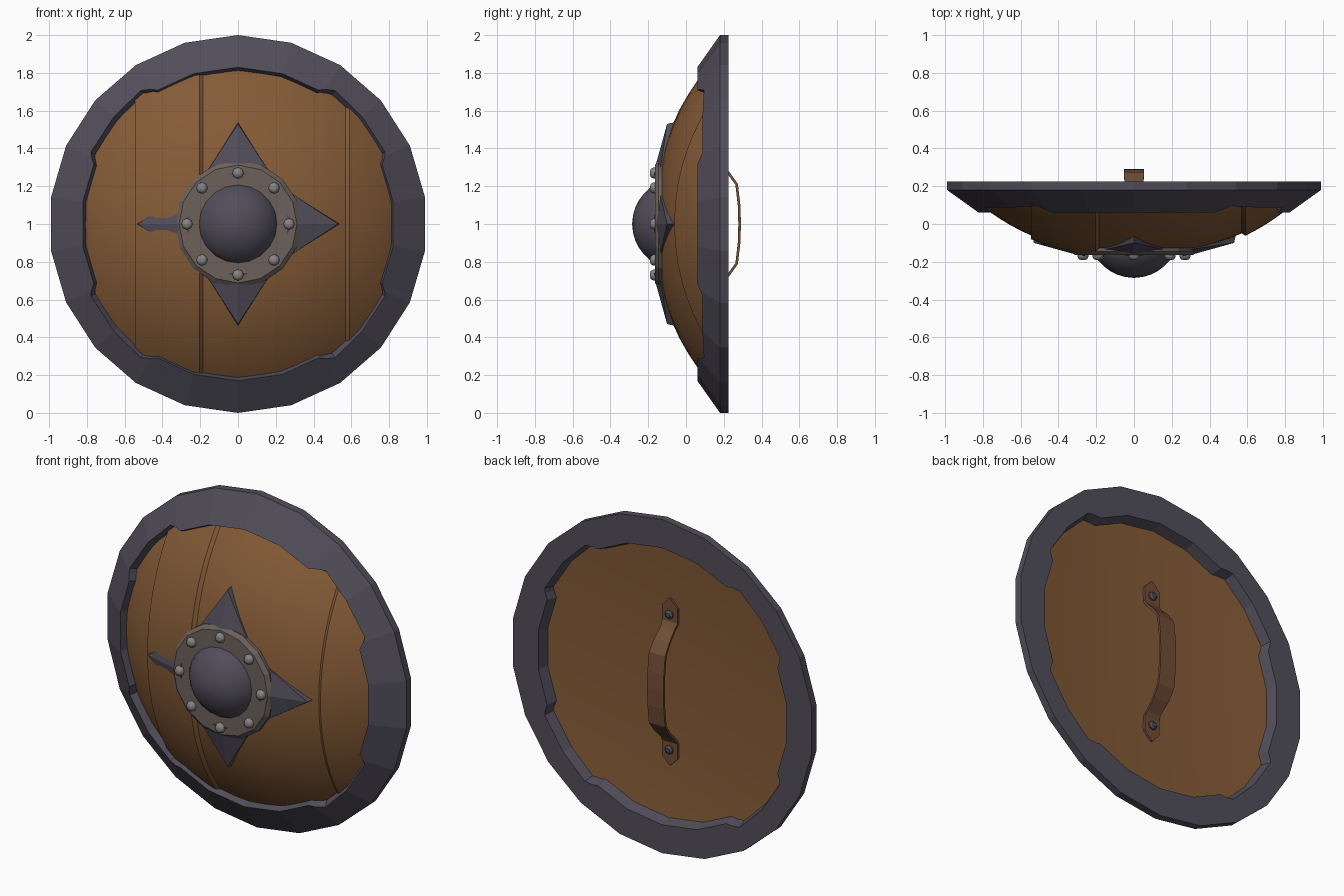
import bpy, bmesh, math
from mathutils import Vector

if "Cube" in bpy.data.objects:
    bpy.data.objects.remove(bpy.data.objects["Cube"])

CZ = 1.0  # height of the shield centre


def material(name, rgb):
    m = bpy.data.materials.new(name)
    m.diffuse_color = (*rgb, 1)
    m.use_nodes = True
    m.node_tree.nodes["Principled BSDF"].inputs["Base Color"].default_value = m.diffuse_color
    return m


WOOD = material("wood_brown", (0.235, 0.105, 0.038))
DARK = material("dark_metal", (0.083, 0.075, 0.102))
PLATE = material("plate_metal", (0.15, 0.12, 0.108))
RIVET = material("rivet_metal", (0.24, 0.23, 0.235))
LEATHER = material("leather_brown", (0.16, 0.075, 0.037))


def finish(name, bm, mat, smooth=None):
    bmesh.ops.recalc_face_normals(bm, faces=bm.faces)
    me = bpy.data.meshes.new(name)
    bm.to_mesh(me)
    bm.free()
    ob = bpy.data.objects.new(name, me)
    bpy.context.collection.objects.link(ob)
    me.materials.append(mat)
    if smooth:
        bpy.ops.object.select_all(action='DESELECT')
        ob.select_set(True)
        bpy.context.view_layer.objects.active = ob
        bpy.ops.object.shade_smooth_by_angle(angle=math.radians(smooth))
    return ob


def rings_to_faces(bm, rings, closed):
    """Bridge a closed loop of cross-sections; 'closed' joins each section's ends."""
    n, m = len(rings), len(rings[0])
    for i in range(n):
        a, b = rings[i], rings[(i + 1) % n]
        for j in range(m if closed else m - 1):
            k = (j + 1) % m
            bm.faces.new((a[j], b[j], b[k], a[k]))


def lathe(name, profile, n, mat, centre=(0, CZ), smooth=None):
    """Turn (radius, y) points about the y axis; cap both ends."""
    bm = bmesh.new()
    rings = []
    for i in range(n):
        t = 2 * math.pi * i / n
        rings.append([bm.verts.new((centre[0] + r * math.sin(t), y, centre[1] + r * math.cos(t)))
                      for r, y in profile])
    rings_to_faces(bm, rings, False)
    bm.faces.new([s[0] for s in rings])
    bm.faces.new([s[-1] for s in rings])
    return finish(name, bm, mat, smooth)


# Rim: 22-sided band with a notched inner edge
STEP = 360 / 22


def inner_radius(deg):
    a = deg % 180
    a = min(a, 180 - a)
    pts = [(0, 0.83), (31, 0.83), (36, 0.88), (50, 0.868), (64, 0.87), (67.5, 0.83), (90, 0.83)]
    for (a0, r0), (a1, r1) in zip(pts, pts[1:]):
        if a <= a1:
            return r0 + (r1 - r0) * (a - a0) / (a1 - a0)
    return 0.83


angles = [k * STEP for k in range(22)]
for a in (31, 36, 64, 67.5):
    angles += [a, 180 - a, 180 + a, 360 - a]
bm = bmesh.new()
rings = []
for deg in sorted(angles):
    t = math.radians(deg)
    flat = math.cos(math.pi / 22) / math.cos(math.radians(deg % STEP - STEP / 2))
    ri = inner_radius(deg)
    section = [(1, 0.18), (1, 0.225), (ri, 0.225), (ri - 0.03, 0.13), (ri, 0.06 + (ri - 0.83) * 0.7)]
    rings.append([bm.verts.new((r * flat * math.sin(t), y, CZ + r * flat * math.cos(t)))
                  for r, y in section])
rings_to_faces(bm, rings, True)
finish("rim", bm, DARK)


# Wooden body: domed planks, two of them slightly raised
def plank(name, columns, rows=20):
    """columns: (x, raise) pairs from left to right."""
    bm = bmesh.new()
    front, back = [], []
    for x, lift in columns:
        h = math.sqrt(0.88 ** 2 - x * x)
        f, b = [], []
        for j in range(rows + 1):
            z = -h * math.cos(math.pi * j / rows)
            r = math.hypot(x, z)
            f.append(bm.verts.new((x, -0.155 + 0.43 * r ** 2.5 - lift, CZ + z)))
            b.append(bm.verts.new((x, 0.13 + 0.05 * r * r, CZ + z)))
        front.append(f)
        back.append(b)
    for i in range(len(columns) - 1):
        for j in range(rows):
            for g in (front, back):
                bm.faces.new((g[i][j], g[i + 1][j], g[i + 1][j + 1], g[i][j + 1]))
        for j in (0, rows):
            bm.faces.new((front[i][j], front[i + 1][j], back[i + 1][j], back[i][j]))
    for i in (0, -1):
        for j in range(rows):
            bm.faces.new((front[i][j], front[i][j + 1], back[i][j + 1], back[i][j]))
    finish(name, bm, WOOD, 20)


def span(x0, x1, n, lift):
    return [(x0 + (x1 - x0) * i / n, lift) for i in range(n + 1)]


plank("plank_far_left", span(-0.87, -0.545, 6, 0))
plank("plank_left", span(-0.545, -0.205, 6, 0.02) + [(-0.185, 0)])
plank("plank_centre", span(-0.185, 0.57, 12, 0))
plank("plank_right", [(0.57, 0)] + span(0.59, 0.87, 6, 0.022))

# Boss plate and dome
lathe("boss_plate", [(0.19, -0.165), (0.312, -0.165), (0.335, -0.145), (0.335, -0.05)], 16, PLATE)
R = 0.239
dome = [(0.214, -0.14)]
for i in range(7):
    a = math.radians(61.5 * (1 - i / 6)) + 0.02
    dome.append((R * math.sin(a), -0.285 + R * (1 - math.cos(a))))
lathe("boss_dome", dome, 20, DARK, smooth=40)

# Ring of eight rivets
for i in range(8):
    t = math.pi * i / 4
    c = (0.27 * math.sin(t), CZ + 0.27 * math.cos(t))
    lathe(f"boss_rivet_{i + 1}", [(0.03, -0.155), (0.03, -0.172), (0.022, -0.186), (0.01, -0.19)],
          8, RIVET, c, 50)

# Four ridged spikes around the boss
for i, side in enumerate(("top", "right", "bottom", "left")):
    t = math.pi * i / 2
    u = Vector((math.sin(t), 0, math.cos(t)))
    w = Vector((math.cos(t), 0, -math.sin(t)))
    pts = [(0.26, 0.19, -0.03), (0.26, -0.19, -0.03), (0.26, 0.175, -0.14), (0.26, -0.175, -0.14),
           (0.26, 0, -0.175), (0.545, 0, -0.03), (0.53, 0, -0.1)]
    bm = bmesh.new()
    for r, s, y in pts:
        bm.verts.new(u * r + w * s + Vector((0, y, CZ)))
    bmesh.ops.convex_hull(bm, input=bm.verts)
    finish("spike_" + side, bm, DARK)

# Handle strap on the back: (z offset, y, half width)
half = [(0.50, 0.147, 0.004), (0.45, 0.147, 0.052), (0.36, 0.147, 0.052), (0.33, 0.165, 0.045),
        (0.27, 0.225, 0.05), (0.21, 0.268, 0.054), (0.1, 0.281, 0.054)]
path = half + [(0, 0.284, 0.054)] + [(-z, y, w) for z, y, w in reversed(half)]
bm = bmesh.new()
rows = [[bm.verts.new((s * w, y, CZ + z)) for s in (-1, 1)] for z, y, w in path]
for a, b in zip(rows, rows[1:]):
    bm.faces.new((a[0], a[1], b[1], b[0]))
strap = finish("handle_strap", bm, LEATHER)
mod = strap.modifiers.new("thickness", 'SOLIDIFY')
mod.thickness = 0.014
mod.offset = 0

# Handle rivets
for name, z in (("upper", 0.405), ("lower", -0.405)):
    lathe("handle_rivet_" + name, [(0.026, 0.14), (0.026, 0.163), (0.014, 0.174)], 8, DARK, (0, CZ + z))
